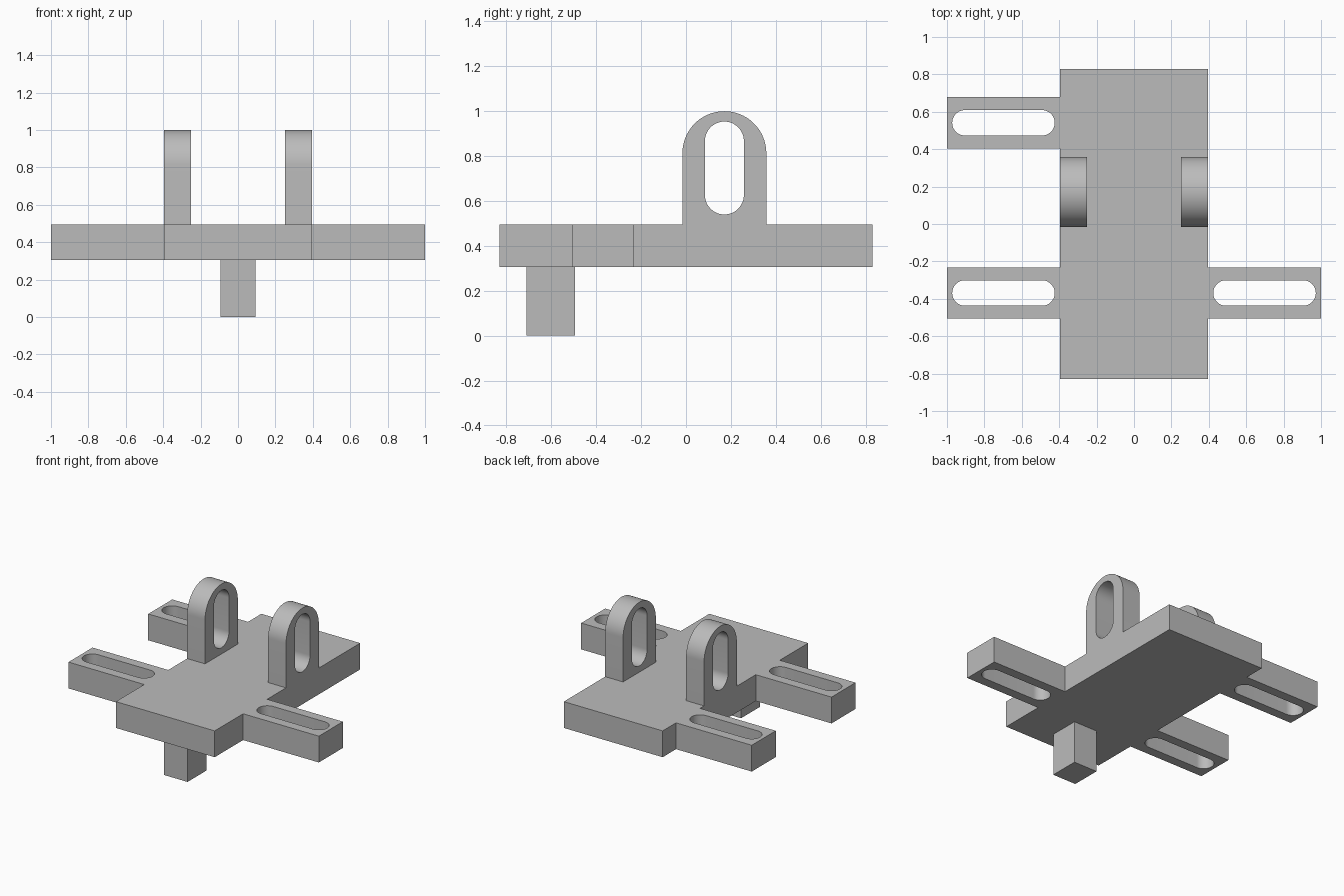
import bpy, bmesh, math
from mathutils import Vector

if "Cube" in bpy.data.objects:
    bpy.data.objects.remove(bpy.data.objects["Cube"])

grey = bpy.data.materials.new("plain_grey")
grey.diffuse_color = (0.5, 0.5, 0.5, 1)
grey.use_nodes = True
grey.node_tree.nodes["Principled BSDF"].inputs["Base Color"].default_value = grey.diffuse_color


def arc(cx, cy, r, start, end, n=24):
    """Points along an arc, angles in degrees."""
    angles = [math.radians(start + (end - start) * i / n) for i in range(n + 1)]
    return [(cx + r * math.cos(a), cy + r * math.sin(a)) for a in angles]


def rect(x0, x1, y0, y1):
    return [(x0, y0), (x1, y0), (x1, y1), (x0, y1)]


def prism(name, loops, to_3d, lo, hi):
    """Extrude an outline (first loop) with holes (other loops) from lo to hi."""
    bm = bmesh.new()
    caps = ([], [])
    for loop in loops:
        rings = [[bm.verts.new(to_3d(u, v, w)) for u, v in loop] for w in (lo, hi)]
        for ring, edges in zip(rings, caps):
            edges += [bm.edges.new((ring[i - 1], ring[i])) for i in range(len(ring))]
        a, b = rings
        for i in range(len(a)):
            bm.faces.new((a[i - 1], a[i], b[i], b[i - 1]))
    normal = Vector(to_3d(0, 0, 1))
    for edges in caps:
        bmesh.ops.triangle_fill(bm, use_beauty=True, edges=edges, normal=normal)
    bmesh.ops.dissolve_limit(bm, angle_limit=0.001, verts=bm.verts, edges=bm.edges)
    bmesh.ops.recalc_face_normals(bm, faces=bm.faces)
    mesh = bpy.data.meshes.new(name)
    bm.to_mesh(mesh)
    bm.free()
    mesh.materials.append(grey)
    obj = bpy.data.objects.new(name, mesh)
    bpy.context.collection.objects.link(obj)
    bpy.ops.object.select_all(action='DESELECT')
    obj.select_set(True)
    bpy.context.view_layer.objects.active = obj
    bpy.ops.object.shade_smooth_by_angle(angle=math.radians(30))


def flat(u, v, w):
    return (u, v, w)


def upright(u, v, w):
    return (w, u, v)


# Base plate with three slotted arms
W, L, A = 0.395, 0.83, 0.137
FRONT, BACK = -0.369, 0.541
outline = [(-W, -L), (W, -L),
           (W, FRONT - A), (1, FRONT - A), (1, FRONT + A), (W, FRONT + A),
           (W, L), (-W, L)]
for y in (BACK, FRONT):
    outline += [(-W, y + A), (-1, y + A), (-1, y - A), (-W, y - A)]

R = 0.068
slots = [arc(cx + 0.206, y, R, -90, 90) + arc(cx - 0.206, y, R, 90, 270)
         for cx, y in ((-0.698, BACK), (-0.698, FRONT), (0.698, FRONT))]
prism("base_plate", [outline] + slots, flat, 0.305, 0.495)

# Pair of upright lugs with rounded tops and long holes
CY = 0.171
lug = [(CY - 0.187, 0.495), (CY + 0.187, 0.495)] + arc(CY, 0.813, 0.187, 0, 180, 40)
hole = arc(CY, 0.867, 0.087, 0, 180) + arc(CY, 0.627, 0.087, 180, 360)
prism("left_lug", [lug, hole], upright, -W, -0.252)
prism("right_lug", [lug, hole], upright, 0.252, W)

# Square peg below the front end
prism("locating_peg", [rect(-0.094, 0.094, -0.71, -0.494)], flat, 0, 0.305)
